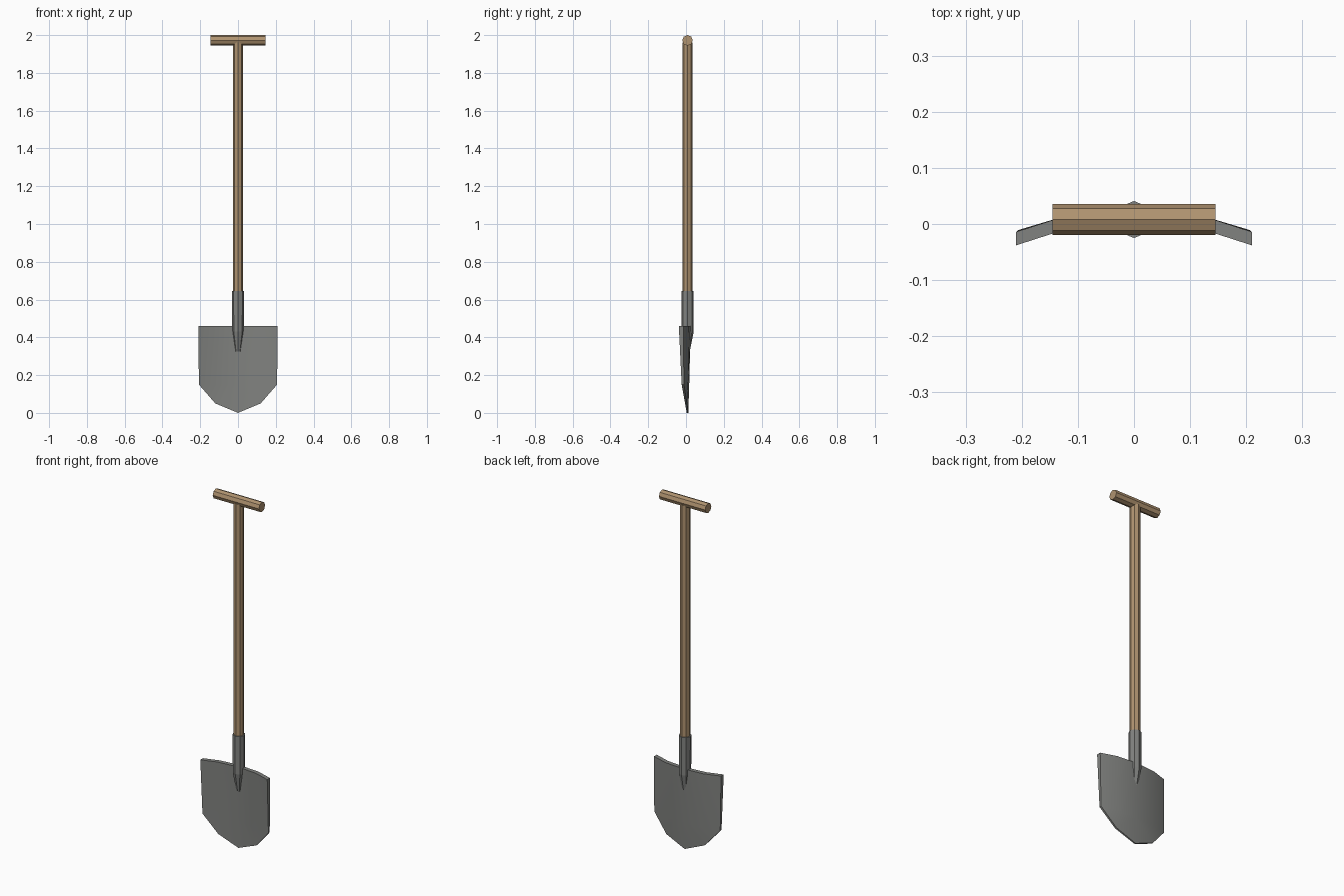
import bpy, bmesh, math
from mathutils import Vector

if "Cube" in bpy.data.objects:
    bpy.data.objects.remove(bpy.data.objects["Cube"])

CY = 0.008  # shaft centre line in y


def material(name, rgb):
    m = bpy.data.materials.new(name)
    m.diffuse_color = (*rgb, 1)
    m.use_nodes = True
    m.node_tree.nodes["Principled BSDF"].inputs["Base Color"].default_value = m.diffuse_color
    return m


wood = material("brown wood", (0.43, 0.29, 0.16))
steel = material("grey steel", (0.22, 0.225, 0.215))


def finish(bm, name, mat):
    bmesh.ops.recalc_face_normals(bm, faces=bm.faces)
    me = bpy.data.meshes.new(name)
    bm.to_mesh(me)
    bm.free()
    me.materials.append(mat)
    ob = bpy.data.objects.new(name, me)
    bpy.context.collection.objects.link(ob)
    return ob


def loft(name, rings, mat, along_x=False):
    """Octagonal loft; each ring is (position, radius a, radius b)."""
    bm = bmesh.new()
    loops = []
    for pos, ra, rb in rings:
        loop = []
        for i in range(8):
            a = i * math.pi / 4
            u, v = ra * math.cos(a), rb * math.sin(a)
            co = (pos, CY + u, 1.972 + v) if along_x else (u, CY + v, pos)
            loop.append(bm.verts.new(co))
        loops.append(loop)
    for p, q in zip(loops, loops[1:]):
        for i in range(8):
            j = (i + 1) % 8
            bm.faces.new((p[i], p[j], q[j], q[i]))
    bm.faces.new(loops[0])
    bm.faces.new(loops[-1])
    return finish(bm, name, mat)


# wooden grip and shaft
loft("grip", [(-0.145, 0.028, 0.028), (0.145, 0.028, 0.028)], wood, True)
loft("shaft", [(0.6, 0.027, 0.027), (1.96, 0.027, 0.027)], wood)

# steel socket tapering into the blade
loft("socket", [(0.325, 0.015, 0.012), (0.43, 0.031, 0.033), (0.645, 0.033, 0.033)], steel)

# curved blade: half columns of (x, z, front y, back y), mirrored
columns = [
    [(0, 0.46, 0.002, 0.025), (0, 0.15, 0.004, 0.017), (0, 0.0, 0.004, 0.012)],
    [(0.12, 0.46, -0.009, 0.015), (0.12, 0.15, -0.005, 0.011), (0.12, 0.05, -0.005, 0.005)],
    [(0.21, 0.46, -0.038, -0.014), (0.207, 0.15, -0.023, -0.011)],
]
bm = bmesh.new()
for s in (-1, 1):
    for side in (2, 3):
        g = [[bm.verts.new((s * p[0], p[side], p[1])) for p in col] for col in columns]
        bm.faces.new((g[0][0], g[1][0], g[2][0], g[2][1], g[1][1], g[0][1])[0:2] + (g[1][1], g[0][1]))
        bm.faces.new((g[1][0], g[2][0], g[2][1], g[1][1]))
        bm.faces.new((g[0][1], g[1][1], g[1][2], g[0][2]))
        bm.faces.new((g[1][1], g[2][1], g[1][2]))
        if side == 2:
            front = g
    # rim joining front and back
    path = [(0, 0), (1, 0), (2, 0), (2, 1), (1, 2), (0, 2)]
    for (a, b), (c, d) in zip(path, path[1:]):
        bm.faces.new((front[a][b], front[c][d], g[c][d], g[a][b]))
bmesh.ops.remove_doubles(bm, verts=bm.verts, dist=0.0005)
blade = finish(bm, "blade", steel)
bpy.context.view_layer.objects.active = blade
blade.select_set(True)
bpy.ops.object.shade_smooth_by_angle(angle=math.radians(35))
